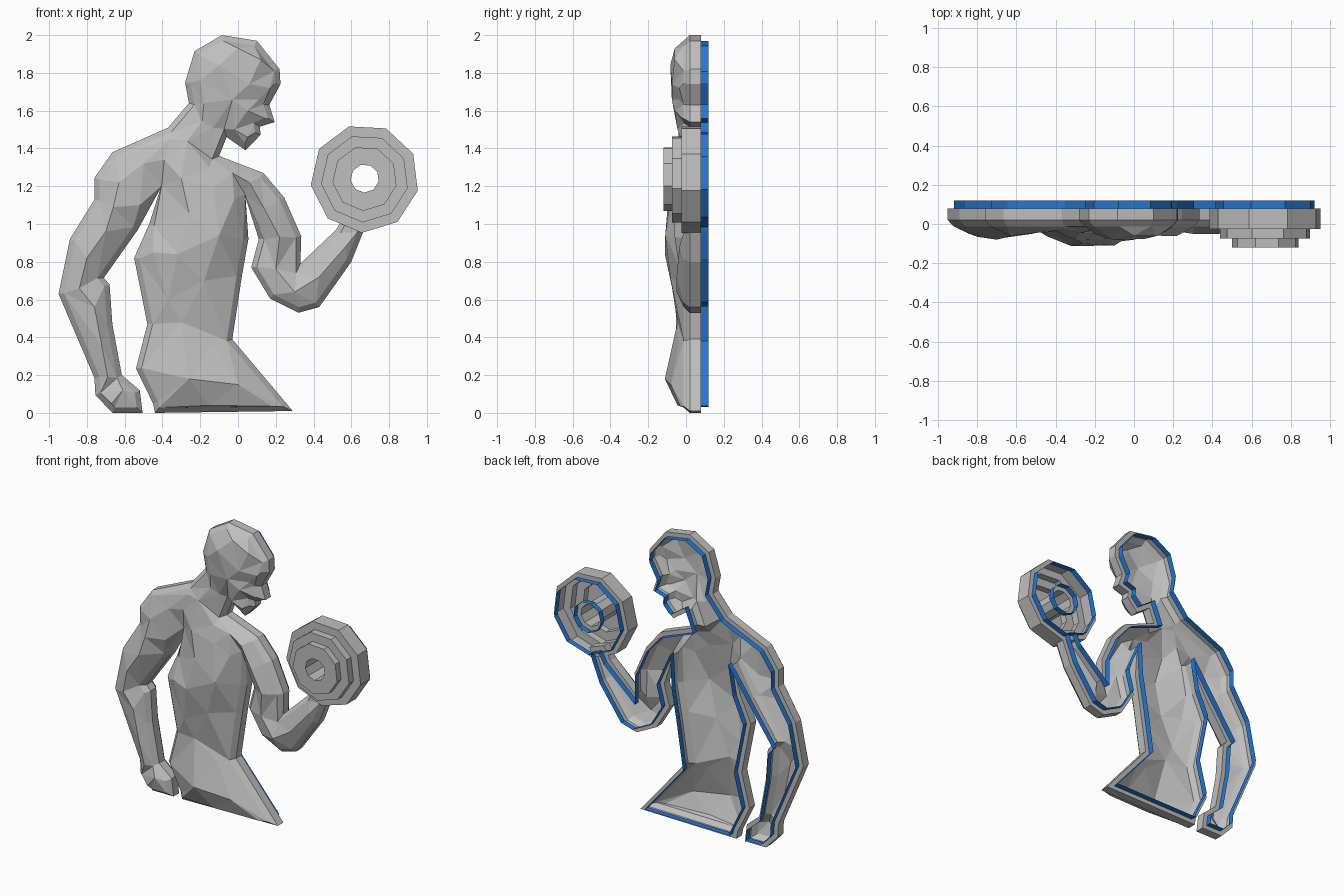
import bpy
import bmesh
import math
from mathutils import Vector
from mathutils.geometry import delaunay_2d_cdt

cube = bpy.data.objects.get("Cube")
if cube:
    bpy.data.objects.remove(cube, do_unlink=True)

EDGE = 0.02        # front edge of the side wall
BACK = 0.08        # plane of the open back
TRIM_BACK = 0.12
CHAMFER = 0.028    # width of the bevel between wall and relief
RIM = 0.03         # width of the back rim, out to the trim strip


def make_material(name, colour):
    mat = bpy.data.materials.new(name)
    mat.use_nodes = True
    mat.diffuse_color = (*colour, 1)
    shader = next(n for n in mat.node_tree.nodes if n.type == "BSDF_PRINCIPLED")
    shader.inputs["Base Color"].default_value = (*colour, 1)
    return mat


grey = make_material("clay grey", (0.52, 0.52, 0.52))
blue = make_material("trim blue", (0.02, 0.19, 0.65))


def inset(loop, distance):
    """Offset a clockwise outline inwards with limited mitres."""
    points = [Vector(p) for p in loop]
    result = []
    for i, point in enumerate(points):
        before = (point - points[i - 1]).normalized()
        after = (points[(i + 1) % len(points)] - point).normalized()
        n1 = Vector((before.y, -before.x))
        n2 = Vector((after.y, -after.x))
        result.append(point + (n1 + n2) * distance / max(0.4, 1 + n1.dot(n2)))
    return result


def add_rings(bm, rings):
    """Bridge a series of (outline, depth) rings with quads."""
    rows = [[bm.verts.new((x, y, z)) for x, z in loop] for loop, y in rings]
    for a, b in zip(rows, rows[1:]):
        for i in range(len(a)):
            bm.faces.new((a[i - 1], a[i], b[i], b[i - 1]))


def add_relief(bm, loop, points, edge_y):
    """Fill an outline with facets that pass through the relief points."""
    flat = [Vector(p) for p in loop] + [Vector((x, z)) for x, z, y in points]
    depth = [edge_y] * len(loop) + [y for x, z, y in points]
    verts, _, faces, sources, _, _ = delaunay_2d_cdt(
        flat, [], [list(range(len(loop)))], 1, 0.0001)
    made = {}
    for face in faces:
        for i in face:
            if i not in made:
                y = depth[sources[i][0]] if sources[i] else edge_y
                made[i] = bm.verts.new((verts[i].x, y, verts[i].y))
        bm.faces.new([made[i] for i in face])


def finish(bm, name, material):
    bmesh.ops.remove_doubles(bm, verts=bm.verts, dist=0.0002)
    bmesh.ops.recalc_face_normals(bm, faces=bm.faces)
    mesh = bpy.data.meshes.new(name)
    bm.to_mesh(mesh)
    bm.free()
    mesh.materials.append(material)
    obj = bpy.data.objects.new(name, mesh)
    bpy.context.scene.collection.objects.link(obj)


def ring_object(name, rings, material):
    bm = bmesh.new()
    add_rings(bm, rings)
    finish(bm, name, material)


# Outline sections, clockwise from the nape
head_edge = [
    (-.26, 1.64), (-.28, 1.75), (-.23, 1.915), (-.085, 2), (.1, 1.97),
    (.22, 1.82), (.225, 1.74), (.165, 1.63), (.195, 1.54), (.115, 1.515),
    (.12, 1.475), (.09, 1.44), (.04, 1.39), (-.06, 1.46), (-.1, 1.36)]
curled_arm_edge = [
    (.135, 1.27), (.245, 1.14), (.335, .935), (.33, .79), (.52, .97),
    (.57, 1.06), (.68, 1.02), (.66, .95), (.6, .8), (.43, .56),
    (.32, .53), (.17, .605), (.07, .77), (.11, .92), (.04, 1.14)]
torso_edge = [
    (.055, .92), (.02, .72), (-.03, .39), (.29, .01), (-.44, 0),
    (-.45, .05), (-.54, .235), (-.48, .47), (-.55, .82), (-.47, 1), (-.41, 1.19)]
hanging_arm_edge = [
    (-.53, .97), (-.71, .715), (-.68, .68), (-.665, .47), (-.615, .2),
    (-.52, .12), (-.505, 0), (-.665, 0), (-.755, .095), (-.76, .185),
    (-.95, .63), (-.89, .92), (-.76, 1.13), (-.76, 1.245), (-.665, 1.38), (-.37, 1.51)]
outline = head_edge + curled_arm_edge + torso_edge + hanging_arm_edge

# Relief points: across, up, depth
head_points = [
    (.12, 1.87, -.06), (0, 1.93, -.06), (-.1, 1.84, -.083), (-.2, 1.76, -.05),
    (.06, 1.74, -.075), (.17, 1.72, -.035), (.11, 1.66, -.035), (.05, 1.6, -.06),
    (.14, 1.56, -.02), (-.03, 1.66, -.075), (-.02, 1.5, -.045), (.05, 1.46, -.03),
    (-.18, 1.64, -.045), (-.13, 1.51, -.02), (-.19, 1.54, -.03)]
torso_points = [
    (-.36, 1.45, -.03), (-.27, 1.44, -.045), (-.15, 1.3, -.05), (-.39, 1.34, -.04),
    (-.3, 1.24, -.08), (-.13, 1.19, -.075), (-.26, 1.06, -.1), (-.32, .84, -.112),
    (-.1, .94, -.11), (-.02, 1.13, -.06), (-.45, .85, -.06), (-.18, .7, -.08),
    (-.37, .6, -.06), (-.3, .48, -.045), (-.13, .36, -.04), (-.26, .18, -.112),
    (0, .15, -.08), (-.42, .035, -.04), (-.15, .04, -.045), (.18, .035, -.03)]
hanging_arm_points = [
    (-.5, 1.32, -.045), (-.63, 1.22, -.06), (-.66, 1.09, -.07), (-.52, 1.1, -.05),
    (-.7, .96, -.08), (-.8, .82, -.065), (-.84, .66, -.05), (-.76, .56, -.055),
    (-.72, .35, -.05), (-.69, .19, -.035), (-.61, .12, -.035), (-.67, .05, -.03)]
curled_arm_points = [
    (-.03, 1.27, -.045), (.06, 1.22, -.055), (.14, 1.08, -.06), (.22, .93, -.06),
    (.2, .76, -.035), (.3, .64, -.05), (.43, .72, -.05), (.57, .88, -.035)]
relief = head_points + torso_points + hanging_arm_points + curled_arm_points

# Open figure shell: relief skin, bevel, side wall and back rim
bevel = inset(outline, CHAMFER)
bevel_y = -0.012
strip = inset(outline, RIM)
body = bmesh.new()
add_rings(body, [(bevel, bevel_y), (outline, EDGE), (outline, BACK), (strip, BACK)])
add_relief(body, bevel, relief, bevel_y)
finish(body, "figure_shell", grey)

# Thin raised strip that follows the outline on the back
ring_object("figure_back_trim", [(strip, BACK), (strip, TRIM_BACK)], blue)


# Nine-sided stepped weight, open at the back, with a tube through its middle
def polygon(radius, sides=9):
    angles = [math.radians(27) - math.tau * i / sides for i in range(sides)]
    return [(.671 + radius * math.cos(a), 1.241 + radius * math.sin(a)) for a in angles]


rim_r, hole_r = .256, .106
profile = [
    (rim_r, BACK), (.288, BACK), (.288, -.025), (.233, -.025), (.233, -.075),
    (.172, -.075), (.172, -.12), (.075, -.12), (.075, BACK), (hole_r, BACK)]
ring_object("dumbbell_weight", [(polygon(r), y) for r, y in profile], grey)

for label, radius in (("rim", rim_r), ("hole", hole_r)):
    ring = polygon(radius)
    ring_object("dumbbell_%s_trim" % label, [(ring, BACK), (ring, TRIM_BACK)], blue)
